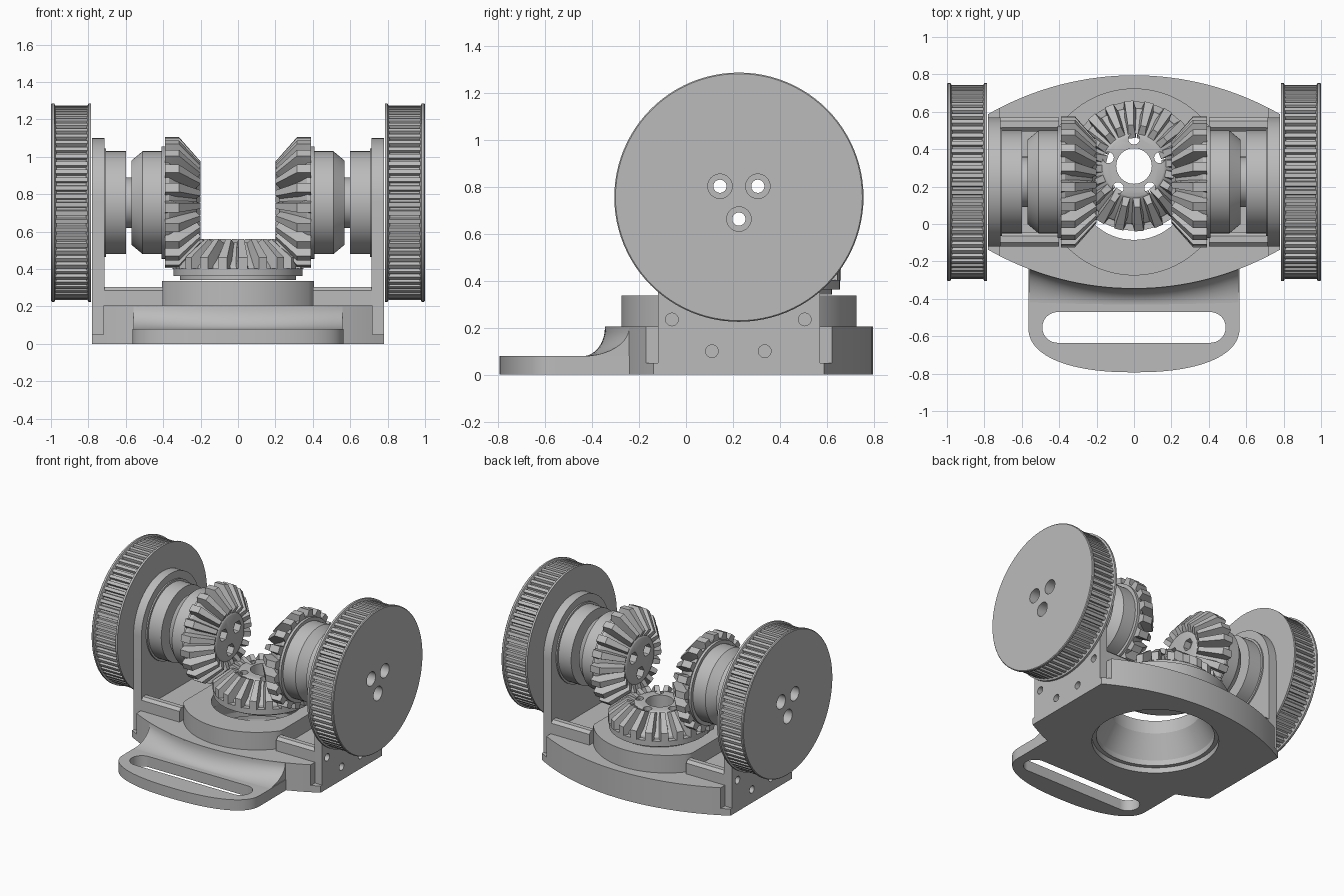
import bpy, bmesh
from math import sin, cos, pi, sqrt, radians
from mathutils import Matrix, Vector

cube = bpy.data.objects.get("Cube")
if cube:
    bpy.data.objects.remove(cube, do_unlink=True)

GREY = bpy.data.materials.new("plain grey")
GREY.use_nodes = True
GREY.diffuse_color = (0.5, 0.5, 0.5, 1)
GREY.node_tree.nodes["Principled BSDF"].inputs["Base Color"].default_value = (0.5, 0.5, 0.5, 1)

CY, CZ = 0.225, 0.755          # spindle axis position
AXLE = Matrix(((0, 0, 1, 0), (1, 0, 0, CY), (0, 1, 0, CZ), (0, 0, 0, 1)))
SIDE = Matrix(((0, 0, 1, 0), (1, 0, 0, 0), (0, 1, 0, 0), (0, 0, 0, 1)))
UP = Matrix.Translation((0, CY, 0))


def loft(name, solids, matrix=Matrix()):
    """Make one object from solids; each solid is a list of equal-length rings."""
    bm = bmesh.new()
    for rings in solids:
        vs = [[bm.verts.new(matrix @ Vector(p)) for p in ring] for ring in rings]
        n = len(vs[0])
        for a, b in zip(vs, vs[1:]):
            for i in range(n):
                j = (i + 1) % n
                bm.faces.new((a[i], a[j], b[j], b[i]))
        bm.faces.new(vs[0][::-1])
        bm.faces.new(vs[-1])
    bmesh.ops.recalc_face_normals(bm, faces=bm.faces)
    mesh = bpy.data.meshes.new(name)
    bm.to_mesh(mesh)
    bm.free()
    mesh.materials.append(GREY)
    ob = bpy.data.objects.new(name, mesh)
    bpy.context.collection.objects.link(ob)
    return ob


def circle(r, z, n=64, cx=0, cy=0):
    return [(cx + r * cos(2 * pi * i / n), cy + r * sin(2 * pi * i / n), z) for i in range(n)]


def turned(profile, n=64, cx=0, cy=0):
    """Rings of a lathe-turned solid from (height, radius) pairs."""
    return [circle(r, z, n, cx, cy) for z, r in profile]


def prism(outline, z0, z1):
    return [[(x, y, z) for x, y in outline] for z in (z0, z1)]


def rect(x0, x1, y0, y1):
    return [(x0, y0), (x1, y0), (x1, y1), (x0, y1)]


def activate(ob):
    bpy.ops.object.select_all(action='DESELECT')
    bpy.context.view_layer.objects.active = ob
    ob.select_set(True)


def cut(ob, *cutters):
    activate(ob)
    for c in cutters:
        m = ob.modifiers.new("cut", 'BOOLEAN')
        m.operation, m.solver, m.object = 'DIFFERENCE', 'EXACT', c
        bpy.ops.object.modifier_apply(modifier=m.name)


def finish(ob, mirror=False):
    activate(ob)
    if mirror:
        m = ob.modifiers.new("mirror", 'MIRROR')
        m.use_mirror_merge = False
        bpy.ops.object.modifier_apply(modifier=m.name)
    bpy.ops.object.shade_smooth_by_angle(angle=radians(28))


def drop(*obs):
    for ob in obs:
        bpy.data.objects.remove(ob, do_unlink=True)


# Base: lens-shaped slab with a flared central opening
R, HALF = 1.57, 0.78
xs = [HALF * (i / 16 - 1) for i in range(33)]


def front_edge(x):
    return R - 0.345 - sqrt(R * R - x * x)


lens = [(x, front_edge(x)) for x in xs] + [(x, 2 * CY - front_edge(x)) for x in reversed(xs)]
base = loft("base", [prism(lens, 0, 0.205)])
boss = loft("ring_boss", [[[(max(-0.405, min(0.405, x)), y, z) for x, y, z in ring]
                           for ring in turned([(0.19, 0.5), (0.337, 0.5)], 96)]], UP)
opening = loft("opening_cutter", [turned([(-0.05, 0.43), (0.04, 0.43), (0.04, 0.4),
                                          (0.08, 0.4), (0.24, 0.31), (0.4, 0.31)])], UP)
pockets = loft("pocket_cutter", [prism(rect(s * 0.72, s * 0.9, -0.175, 0.625), 0.05, 0.3)
                                 for s in (1, -1)])
cut(base, opening, pockets)
cut(boss, opening)
drop(opening, pockets)
finish(base)
finish(boss)

# Strap loop in front with a stadium slot
arc = [pi * i / 40 for i in range(41)]


def power(v, e):
    return abs(v) ** e * (1 if v >= 0 else -1)


E = 2 / 2.3
tongue = [(0.565, -0.215)] + [(0.565 * power(cos(t), E), -0.55 - 0.243 * sin(t) ** E if 0 < t < pi else -0.55)
                              for t in arc] + [(-0.565, -0.215)]
strap = loft("strap_loop", [prism(tongue, 0, 0.08)])
slot = [(0.408 + 0.082 * sin(t), -0.553 - 0.082 * cos(t)) for t in arc]
slot += [(-x, -1.106 - y) for x, y in slot]
slot_cutter = loft("slot_cutter", [prism(slot, -0.1, 0.2)])
cut(strap, slot_cutter)
drop(slot_cutter)
finish(strap)

# Concave blend between base and strap
rings = []
for i in range(21):
    x = 0.56 * (i / 10 - 1)
    y = front_edge(x)
    w = y + 0.44
    curve = [(x, y - w * (1 - cos(t)), 0.2 - 0.121 * sin(t)) for t in (pi / 20 * k for k in range(11))]
    rings.append(curve + [(x, y + 0.02, 0.075), (x, y + 0.02, 0.2)])
finish(loft("strap_blend", [rings]))

# Upright bearing plates with round tops and bolt holes
arch = [(-0.12, 0.02)] + [(CY - 0.345 * cos(t), CZ + 0.345 * sin(t)) for t in arc] + [(0.57, 0.02)]
plates = loft("bearing_plates", [prism(arch, 0.715, 0.78)], SIDE)
bolts = loft("bolt_cutter", [turned([(0.74, 0.027), (0.85, 0.027)], 24, y, z) for y, z in
                             ((-0.06, 0.235), (0.505, 0.235), (0.11, 0.1), (0.335, 0.1))], SIDE)
cut(plates, bolts)
drop(bolts)

# Bracket feet: floor plate and two chamfered rails
finish(loft("bracket_floors", [prism(rect(0.4, 0.72, -0.12, 0.57), 0.19, 0.215)]), True)


def rail(y0, y1, c=0.02):
    return [(y0, 0.19), (y1, 0.19), (y1, 0.305 - c), (y1 - c, 0.305), (y0 + c, 0.305), (y0, 0.305 - c)]


finish(loft("bracket_rails", [prism(rail(-0.12, -0.045), 0.4, 0.72),
                              prism(rail(0.495, 0.57), 0.4, 0.72)], SIDE), True)

# Spindle: gear hub, neck and bearing housing
spindle = loft("spindles", [turned([(0.385, 0.3), (0.408, 0.3), (0.408, 0.275), (0.51, 0.275),
                                    (0.57, 0.225), (0.57, 0.135), (0.6, 0.135), (0.6, 0.275),
                                    (0.705, 0.275), (0.705, 0.29), (0.72, 0.29)])], AXLE)

# Toothed belt pulley with two flanges
TEETH = 72
cog = []
for i in range(TEETH):
    for f, r in ((0, 0.519), (0.5, 0.519), (0.6, 0.5), (0.9, 0.5)):
        a = 2 * pi * (i + f) / TEETH
        cog.append((r * cos(a), r * sin(a)))
pulley = loft("belt_pulley_cogs", [prism(cog, 0.80, 0.985)], AXLE)
flange_in = loft("pulley_inner_flanges", [turned([(0.785, 0.53), (0.8, 0.53), (0.812, 0.505)], 96)], AXLE)
flange_out = loft("pulley_outer_flanges", [turned([(0.97, 0.505), (0.982, 0.53), (0.995, 0.53),
                                                   (1.0, 0.525)], 96)], AXLE)


# Bevel gears: cone body plus tapered teeth
def bevel_body(z, k):
    return turned([(z + k * a, r) for a, r in ((0, 0.31), (0.02, 0.305), (0.165, 0.17), (0.17, 0.16))])


def bevel_teeth(z, k, n=20):
    teeth = []
    for i in range(n):
        mid = 2 * pi * (i + 0.25) / n
        tooth = []
        for a0, r0, a1, r1 in ((0, 0.28, 0, 0.35), (0.05, 0.24, 0.075, 0.35), (0.15, 0.15, 0.19, 0.22)):
            ring = []
            for a, r, d in ((a0, r0, -8), (a1, r1, -4), (a1, r1, 4), (a0, r0, 8)):
                t = mid + radians(d)
                ring.append((r * cos(t), r * sin(t), z + k * a))
            tooth.append(ring)
        teeth.append(tooth)
    return teeth


side_gear = loft("side_gear_bodies", [bevel_body(0.39, -1)], AXLE)
finish(loft("side_gear_teeth", bevel_teeth(0.39, -1), AXLE), True)

# Three lengthwise bores through pulley and spindle, hexagonal at the gear end
spots = [(0.093 * cos(a), 0.093 * sin(a)) for a in (pi / 6, 5 * pi / 6, 3 * pi / 2)]
bores = loft("bore_cutter", [turned([(0.1, 0.028), (0.93, 0.028), (0.93, 0.052), (1.1, 0.052)],
                                    32, x, y) for x, y in spots], AXLE)
hexes = loft("hex_cutter", [turned([(0.1, 0.046), (0.27, 0.046)], 6, x, y) for x, y in spots], AXLE)
cut(side_gear, hexes)
for part in (plates, spindle, pulley, flange_in, flange_out, side_gear):
    cut(part, bores)
    finish(part, True)
drop(bores, hexes)

# Lower bevel gear with central bore and five bolt holes
LOW = Matrix.Translation((0, 0.31, 0))
disc = loft("lower_gear_disc", [turned([(0.342, 0.31), (0.362, 0.31), (0.362, 0.345), (0.402, 0.345)])], LOW)
low_gear = loft("lower_gear_body", [bevel_body(0.4, 0.84)], LOW)
finish(loft("lower_gear_teeth", bevel_teeth(0.4, 0.84), LOW))
holes = [turned([(0.2, 0.095), (0.7, 0.095)], 48)]
for i in range(5):
    a = pi / 2 + 2 * pi * i / 5
    holes.append(turned([(0.2, 0.03), (0.7, 0.03)], 24, 0.145 * cos(a), 0.145 * sin(a)))
hole_cutter = loft("hole_cutter", holes, LOW)
for part in (disc, low_gear):
    cut(part, hole_cutter)
    finish(part)
drop(hole_cutter)
